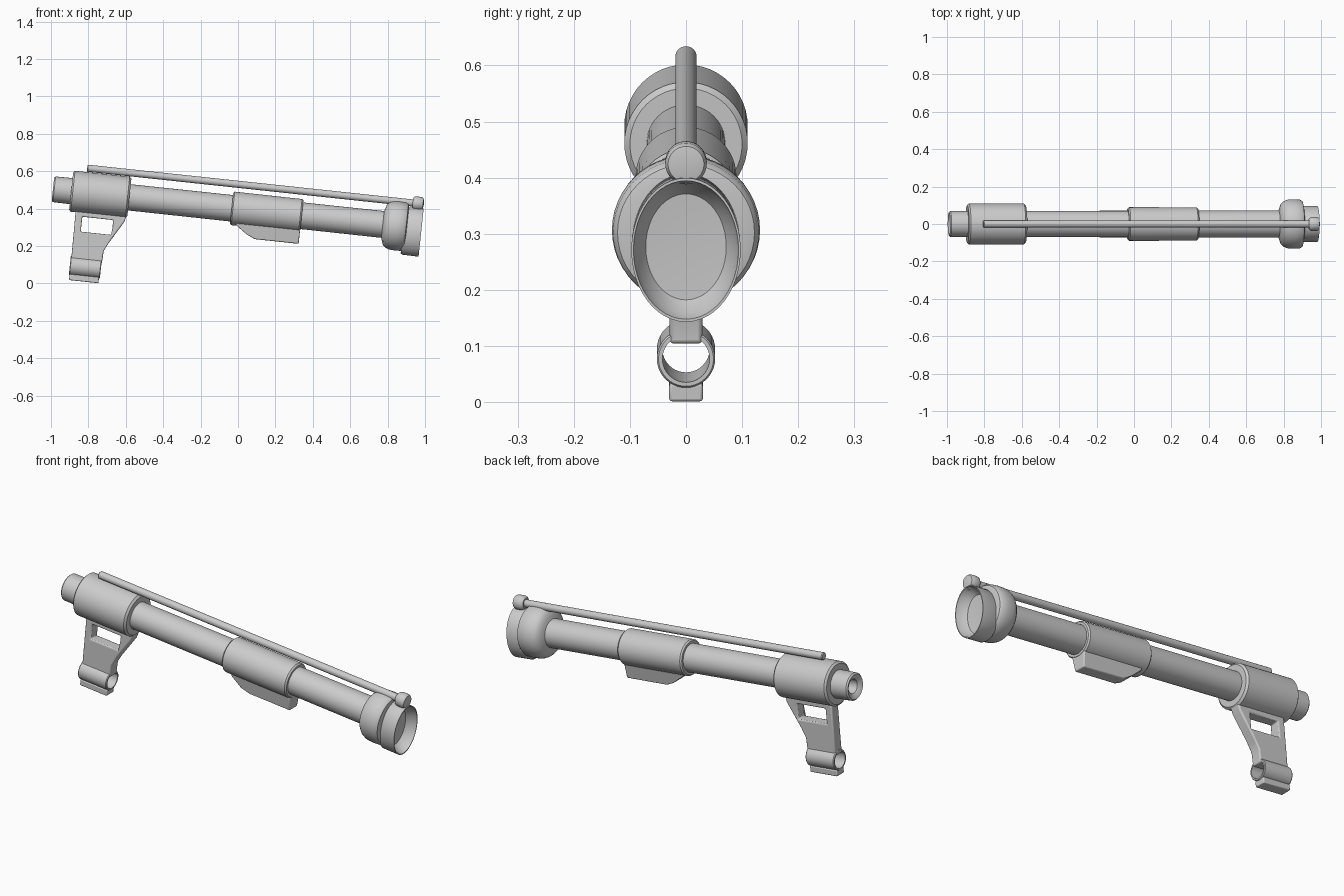
import bpy, bmesh, math
from mathutils import Matrix

cube = bpy.data.objects.get("Cube")
if cube:
    bpy.data.objects.remove(cube, do_unlink=True)

# One plain grey for everything
grey = bpy.data.materials.new("plain_grey")
grey.use_nodes = True
COLOUR = (0.6, 0.6, 0.6, 1)
grey.diffuse_color = COLOUR
grey.node_tree.nodes["Principled BSDF"].inputs["Base Color"].default_value = COLOUR

# Parts are modelled along a level barrel axis, then tipped nose-down
TILT = Matrix.Translation((0, 0, 0.398)) @ Matrix.Rotation(math.radians(6.1), 4, 'Y')


def finish(name, bm, bevel=0):
    bmesh.ops.recalc_face_normals(bm, faces=bm.faces)
    mesh = bpy.data.meshes.new(name)
    bm.to_mesh(mesh)
    bm.free()
    mesh.materials.append(grey)
    ob = bpy.data.objects.new(name, mesh)
    bpy.context.collection.objects.link(ob)
    ob.matrix_world = TILT
    if bevel:
        mod = ob.modifiers.new("soft_edges", 'BEVEL')
        mod.width, mod.segments = bevel, 3
        mod.limit_method = 'ANGLE'
    return ob


def lathe(name, profile, height=0, flatten=1, sides=48, closed=False):
    """Revolve (distance along axis, radius) points around the x axis."""
    bm = bmesh.new()
    rings = []
    for s, r in profile:
        if r == 0:
            rings.append([bm.verts.new((s, 0, height))] * sides)
            continue
        angles = [math.tau * i / sides for i in range(sides)]
        rings.append([bm.verts.new((s, flatten * r * math.sin(a), height + r * math.cos(a)))
                      for a in angles])
    pairs = list(zip(rings, rings[1:]))
    if closed:
        pairs.append((rings[-1], rings[0]))
    for a, b in pairs:
        for i in range(sides):
            j = (i + 1) % sides
            bm.faces.new(dict.fromkeys((a[i], a[j], b[j], b[i])))
    return finish(name, bm)


def prism(name, outline, half_width, bevel=0, taper=1):
    """Extrude a side outline across y; low points can be narrowed by taper."""
    bm = bmesh.new()
    low = min(z for _, z in outline)
    sides = []
    for sign in (-1, 1):
        sides.append([bm.verts.new((x, sign * half_width * (taper if z < low + 0.01 else 1), z))
                      for x, z in outline])
        bm.faces.new(sides[-1])
    n = len(outline)
    for i in range(n):
        j = (i + 1) % n
        bm.faces.new((sides[0][i], sides[0][j], sides[1][j], sides[1][i]))
    return finish(name, bm, bevel)


def box_outline(x0, x1, z0, z1):
    return [(x0, z0), (x1, z0), (x1, z1), (x0, z1)]


# Barrel with a bored rear end
lathe("barrel", [(-0.90, 0), (-0.90, 0.036), (-0.98, 0.036), (-0.988, 0.046), (-0.995, 0.062),
                 (-0.988, 0.069), (-0.90, 0.070), (0.80, 0.072), (0.80, 0)])

# Rear and middle sleeves
lathe("rear_sleeve", [(-0.897, 0.06), (-0.897, 0.100), (-0.888, 0.110), (-0.594, 0.110),
                      (-0.584, 0.100), (-0.584, 0.06)])
lathe("middle_sleeve", [(-0.034, 0.06), (-0.034, 0.083), (-0.027, 0.090), (0.335, 0.089),
                        (0.343, 0.083), (0.343, 0.06)])

# Rounded muzzle collar
lathe("muzzle_collar", [(0.775, 0.06), (0.782, 0.085), (0.790, 0.108), (0.805, 0.122),
                        (0.825, 0.130), (0.860, 0.132), (0.893, 0.130), (0.904, 0.122),
                        (0.908, 0.105), (0.908, 0)])

# Oval dished end cup
lathe("end_cup", [(0.89, 0), (0.89, 0.122), (0.90, 0.128), (0.987, 0.129), (0.987, 0.124),
                  (0.960, 0.116), (0.935, 0.095), (0.930, 0)], height=-0.022, flatten=0.755)

# Thin top rod and its end knob
lathe("top_rod", [(-0.825, 0), (-0.825, 0.015), (-0.821, 0.019), (0.945, 0.019), (0.945, 0)],
      height=0.131, sides=24)
lathe("rod_knob", [(0.925, 0), (0.925, 0.026), (0.932, 0.034), (0.940, 0.037), (0.972, 0.037),
                   (0.981, 0.032), (0.986, 0)], height=0.131, sides=32)

# Wedge under the middle sleeve
prism("under_wedge", [(-0.005, -0.075), (0.0, -0.088), (0.06, -0.130), (0.106, -0.151),
                      (0.342, -0.151), (0.342, -0.070)], 0.045, 0.006, taper=0.7)

# Bracket with a window cut through it
bracket = prism("bracket", [(-0.862, -0.09), (-0.858, -0.37), (-0.693, -0.37), (-0.690, -0.30),
                            (-0.672, -0.262), (-0.596, -0.132), (-0.586, -0.09)], 0.029)
window = prism("window_cutter", box_outline(-0.823, -0.657, -0.210, -0.130), 0.2)
window.hide_render = True
cut = bracket.modifiers.new("window", 'BOOLEAN')
cut.object, cut.solver = window, 'EXACT'
bpy.context.view_layer.objects.active = bracket
bpy.ops.object.modifier_apply(modifier="window")
bpy.data.objects.remove(window, do_unlink=True)
soft = bracket.modifiers.new("soft_edges", 'BEVEL')
soft.width, soft.segments, soft.limit_method = 0.007, 3, 'ANGLE'

# Open ring and block at the foot of the bracket
lathe("foot_ring", [(-0.862, 0.042), (-0.862, 0.049), (-0.858, 0.052), (-0.699, 0.052),
                    (-0.695, 0.049), (-0.695, 0.042)], height=-0.397, sides=40, closed=True)
prism("foot_block", box_outline(-0.858, -0.700, -0.474, -0.442), 0.030, 0.005)

# Smooth shading with crisp edges
bpy.ops.object.select_all(action='DESELECT')
for ob in bpy.context.collection.objects:
    if ob.type == 'MESH' and ob.data.materials and ob.data.materials[0] == grey:
        ob.select_set(True)
        bpy.context.view_layer.objects.active = ob
bpy.ops.object.shade_smooth_by_angle(angle=math.radians(35))
